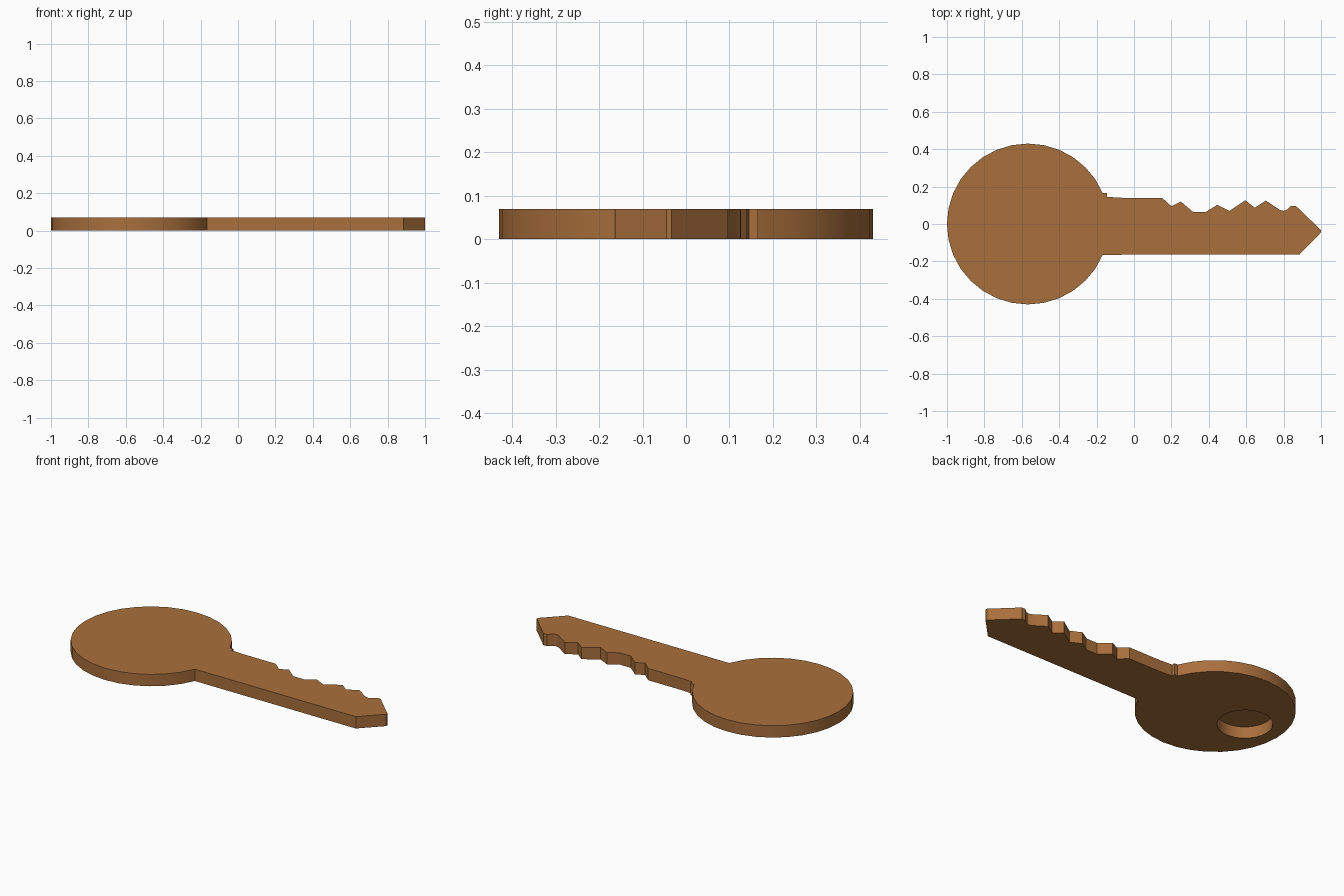
import bpy, bmesh, math

if "Cube" in bpy.data.objects:
    bpy.data.objects.remove(bpy.data.objects["Cube"])

THICK = 0.07
CX, R = -0.567, 0.43
SIDES = 32

# Round bow: arc left open where the blade joins
step = 2 * math.pi / SIDES
outline = [(CX + (R + 0.003) * math.cos(i * step), R * math.sin(i * step))
           for i in range(SIDES - 2, 1, -1)]
outline.reverse()

# Blade: straight lower edge, pointed tip, cut teeth back to the collar
outline += [
    (0.885, -0.163), (1.0, -0.045), (1.0, -0.033),
    (0.865, 0.097), (0.84, 0.097), (0.815, 0.075), (0.80, 0.07), (0.78, 0.075),
    (0.705, 0.125), (0.645, 0.087), (0.595, 0.127), (0.51, 0.07), (0.445, 0.102),
    (0.385, 0.065), (0.315, 0.065), (0.25, 0.12), (0.20, 0.095), (0.15, 0.14),
    (-0.06, 0.14), (-0.145, 0.145), (-0.145, 0.165)]


def prism(name, points, z0, z1):
    """Extrude a flat outline between two heights."""
    bm = bmesh.new()
    face = bm.faces.new([bm.verts.new((x, y, z0)) for x, y in points])
    top = bmesh.ops.extrude_face_region(bm, geom=[face])
    verts = [v for v in top["geom"] if isinstance(v, bmesh.types.BMVert)]
    bmesh.ops.translate(bm, verts=verts, vec=(0, 0, z1 - z0))
    bmesh.ops.recalc_face_normals(bm, faces=bm.faces)
    mesh = bpy.data.meshes.new(name)
    bm.to_mesh(mesh)
    bm.free()
    obj = bpy.data.objects.new(name, mesh)
    bpy.context.collection.objects.link(obj)
    return obj


key = prism("key", outline, 0, THICK)

# Ring hole, open underneath and closed by a thin skin on top
circle = [(-0.775 + 0.15 * math.cos(i * step), 0.15 * math.sin(i * step))
          for i in range(SIDES)]
cutter = prism("ring_hole_cutter", circle, -0.05, THICK - 0.001)
cutter.hide_render = True
cutter.hide_set(True)

brass = bpy.data.materials.new("brass")
brass.diffuse_color = (0.40, 0.16, 0.045, 1)
brass.use_nodes = True
brass.node_tree.nodes["Principled BSDF"].inputs["Base Color"].default_value = brass.diffuse_color
key.data.materials.append(brass)
cutter.data.materials.append(brass)

cut = key.modifiers.new("ring_hole", "BOOLEAN")
cut.operation = "DIFFERENCE"
cut.solver = "EXACT"
cut.object = cutter

# Apply the cut, then smooth the round edges only
bpy.context.view_layer.objects.active = key
key.select_set(True)
bpy.ops.object.modifier_apply(modifier=cut.name)
bpy.data.objects.remove(cutter)
bpy.ops.object.shade_smooth_by_angle(angle=math.radians(20))
